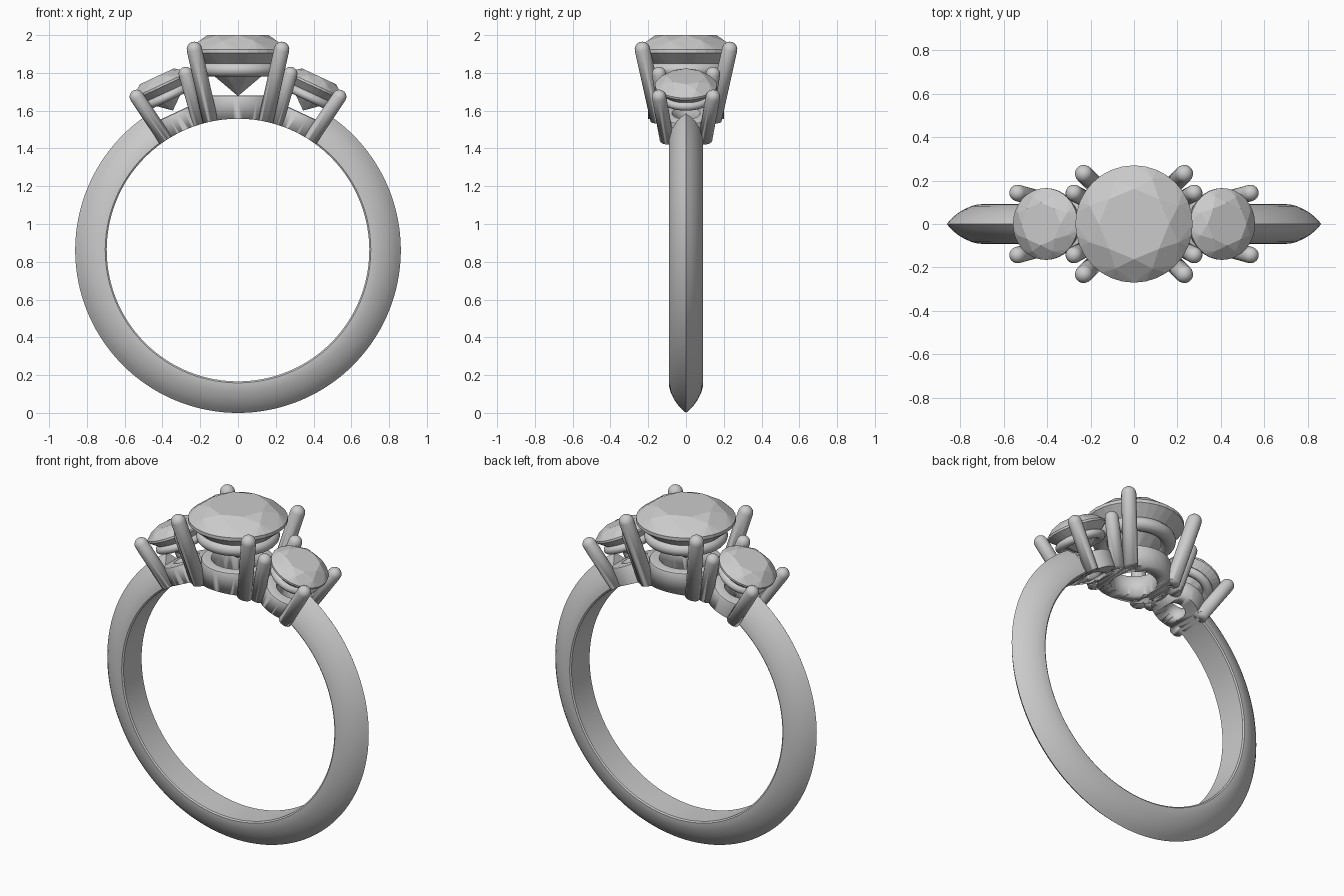
import bpy, bmesh
from math import sin, cos, pi, radians
from mathutils import Vector, Matrix

if "Cube" in bpy.data.objects:
    bpy.data.objects.remove(bpy.data.objects["Cube"])

CZ = 0.862       # height of the ring centre
INNER = 0.695    # finger hole radius
TILT = radians(25)


def finish(name, bm, matrix=None, angle=35, flat=False):
    bmesh.ops.recalc_face_normals(bm, faces=bm.faces[:])
    me = bpy.data.meshes.new(name)
    bm.to_mesh(me)
    bm.free()
    if matrix:
        me.transform(matrix)
    ob = bpy.data.objects.new(name, me)
    bpy.context.collection.objects.link(ob)
    bpy.ops.object.select_all(action='DESELECT')
    ob.select_set(True)
    bpy.context.view_layer.objects.active = ob
    if not flat:
        bpy.ops.object.shade_smooth_by_angle(angle=radians(angle))
    return ob


def lathe(profile, n=48):
    """Closed (radius, z) profile turned around z."""
    bm = bmesh.new()
    rings = [[bm.verts.new((r * cos(2*pi*i/n), r * sin(2*pi*i/n), z)) for r, z in profile]
             for i in range(n)]
    m = len(profile)
    for i in range(n):
        a, b = rings[i], rings[(i + 1) % n]
        for j in range(m):
            k = (j + 1) % m
            bm.faces.new((a[j], a[k], b[k], b[j]))
    return bm


def cut(ob):
    """Trim a part flush with the finger hole."""
    mod = ob.modifiers.new("finger_hole", 'BOOLEAN')
    mod.operation = 'DIFFERENCE'
    mod.solver = 'EXACT'
    mod.object = cutter
    bpy.context.view_layer.objects.active = ob
    bpy.ops.object.modifier_apply(modifier=mod.name)


def gem(name, matrix, r, girdle, table, culet):
    """Round brilliant: hull of table, crown, girdle, pavilion and culet points."""
    bm = bmesh.new()
    def ring(rad, z, n, off=0.0):
        for i in range(n):
            a = 2*pi*(i + off)/n
            bm.verts.new((rad * cos(a), rad * sin(a), z))
    t, c = 0.6, cos(pi/8)
    h = table - girdle
    ring(r*t, table, 8)
    ring(r*(t + 0.4*(1 - t))/c, girdle + 0.6*h, 8, 0.5)
    ring(r, girdle, 32)
    low = girdle - 0.07*r
    ring(r, low, 32)
    ring(r*0.28/c, culet + 0.28*(low - culet), 8, 0.5)
    bm.verts.new((0, 0, culet))
    bmesh.ops.convex_hull(bm, input=bm.verts[:])
    bmesh.ops.dissolve_limit(bm, angle_limit=radians(1), verts=bm.verts[:], edges=bm.edges[:])
    return finish(name, bm, matrix, flat=True)


def prong(name, matrix, bottom, top, r):
    """Round claw with a domed tip."""
    d = Vector(top) - Vector(bottom)
    n, length = 20, d.length
    bm = bmesh.new()
    rows = [(r, 0), (r, length)] + [(r*cos(a), length + r*sin(a)) for a in
                                    (radians(18*k) for k in range(1, 5))]
    loops = [[bm.verts.new((q*cos(2*pi*i/n), q*sin(2*pi*i/n), z)) for i in range(n)]
             for q, z in rows]
    for a, b in zip(loops, loops[1:]):
        for i in range(n):
            bm.faces.new((a[i], a[(i+1) % n], b[(i+1) % n], b[i]))
    tip = bm.verts.new((0, 0, length + r))
    for i in range(n):
        bm.faces.new((loops[-1][i], loops[-1][(i+1) % n], tip))
    bm.faces.new(loops[0][::-1])
    local = Matrix.Translation(bottom) @ d.to_track_quat('Z', 'Y').to_matrix().to_4x4()
    cut(finish(name, bm, matrix @ local))


def head(name, matrix, collar, hole, top, ring_r, ring_w, ring_z, claws, claw_r, stone):
    """Collar, gallery ring, four claws and stone along a radial axis."""
    e = 0.012
    bm = lathe([(hole, 0.6), (collar, 0.6), (collar, top - e), (collar - 0.3*e, top - 0.3*e),
                (collar - e, top), (hole + 0.02, top), (hole, top - 0.03)])
    cut(finish(name + "_collar", bm, matrix))
    bm = lathe([(ring_r + ring_w*cos(2*pi*k/14), ring_z + ring_w*0.9*sin(2*pi*k/14))
                for k in range(14)])
    finish(name + "_gallery_ring", bm, matrix, angle=60)
    (b, bz), (t, tz) = claws
    for i, (sx, sy) in enumerate([(1, 1), (-1, 1), (-1, -1), (1, -1)]):
        prong(f"{name}_prong_{i + 1}", matrix, (sx*b, sy*b, bz), (sx*t, sy*t, tz), claw_r)
    gem(name + "_stone", matrix, *stone)


# finger hole cutter
bm = bmesh.new()
bmesh.ops.create_cone(bm, cap_ends=True, segments=160, radius1=INNER, radius2=INNER, depth=2)
cutter = finish("finger_hole_cutter", bm,
                Matrix.Translation((0, 0, CZ)) @ Matrix.Rotation(pi/2, 4, 'X'))
cutter.hide_render = True

# knife-edge band, open at the top under the setting
half = [(0.862, 0.0), (0.84, 0.025), (0.815, 0.047), (0.785, 0.066), (0.75, 0.082),
        (0.72, 0.09), (0.703, 0.091), (0.695, 0.085)]
section = half + [(r, -y) for r, y in half[:0:-1]]
bm = bmesh.new()
steps, start = 120, radians(33)
rows = []
for i in range(steps + 1):
    a = start + (2*pi - 2*start) * i / steps
    rows.append([bm.verts.new((r*sin(a), y, CZ + r*cos(a))) for r, y in section])
m = len(section)
for a, b in zip(rows, rows[1:]):
    for j in range(m):
        bm.faces.new((a[j], a[(j+1) % m], b[(j+1) % m], b[j]))
bm.faces.new(rows[0])
bm.faces.new(rows[-1][::-1])
finish("band", bm, angle=40)

# centre setting and the two tilted side settings
base = Matrix.Translation((0, 0, CZ))
head("centre", base, 0.2, 0.125, 0.818, 0.185, 0.042, 0.955,
     ((0.135, 0.63), (0.231, 1.062)), 0.041, (0.27, 1.062, 1.138, 0.815))
for side, s in (("left", -1), ("right", 1)):
    head(side, base @ Matrix.Rotation(s*TILT, 4, 'Y'), 0.135, 0.055, 0.80, 0.115, 0.027, 0.895,
         ((0.093, 0.64), (0.143, 0.962)), 0.038, (0.165, 0.965, 1.015, 0.815))

bpy.data.objects.remove(cutter)
